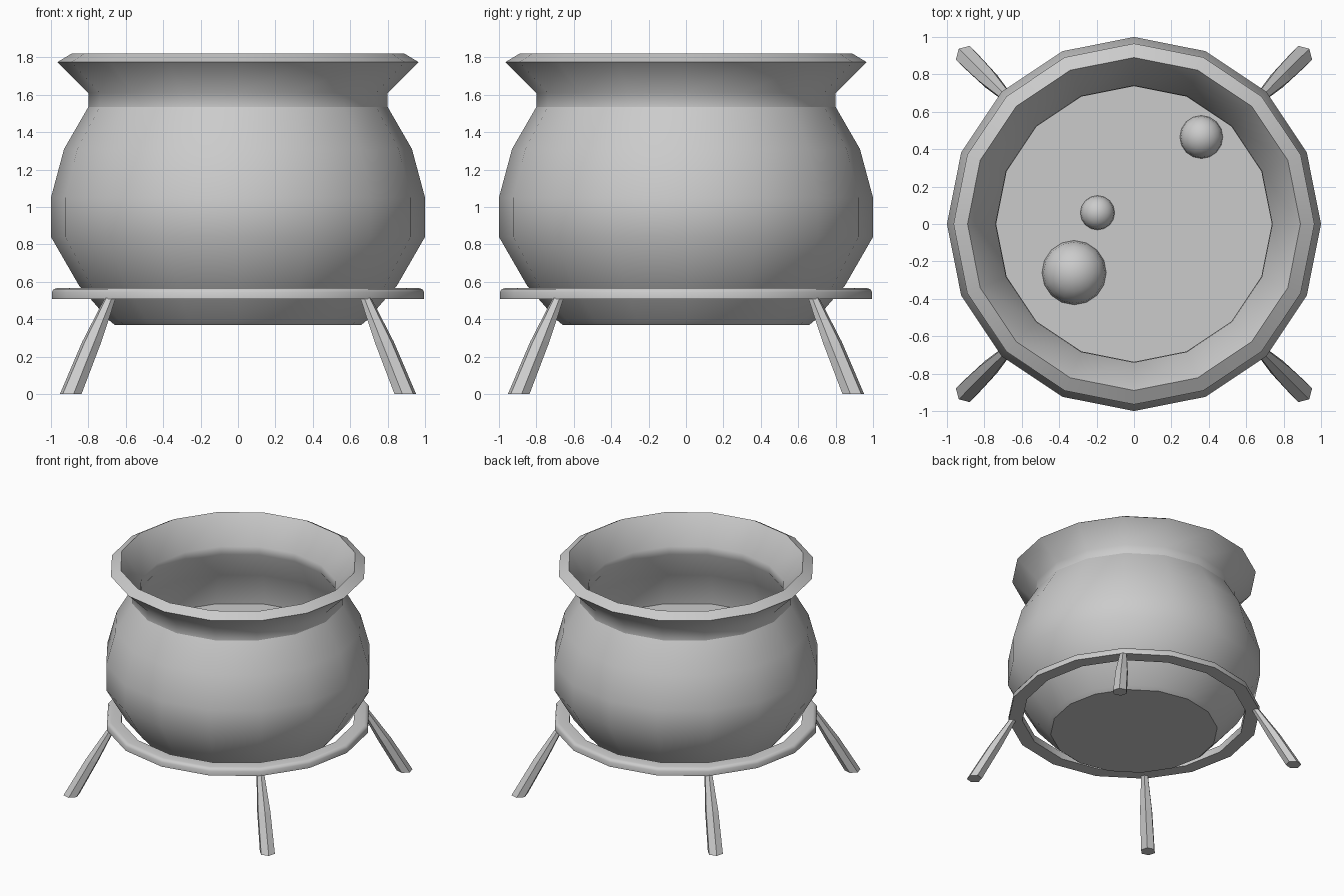
import bpy, bmesh, math
from mathutils import Vector, Matrix

cube = bpy.data.objects.get("Cube")
if cube:
    bpy.data.objects.remove(cube, do_unlink=True)

iron = bpy.data.materials.new("plain grey")
iron.use_nodes = True
GREY = (0.6, 0.6, 0.6, 1)
iron.diffuse_color = GREY
iron.node_tree.nodes["Principled BSDF"].inputs["Base Color"].default_value = GREY
SIDES = 16


def finish(name, bm, smooth=False):
    bmesh.ops.recalc_face_normals(bm, faces=bm.faces)
    for face in bm.faces:
        face.smooth = smooth
    mesh = bpy.data.meshes.new(name)
    bm.to_mesh(mesh)
    bm.free()
    mesh.materials.append(iron)
    obj = bpy.data.objects.new(name, mesh)
    bpy.context.collection.objects.link(obj)


def lathe(name, profile, creases, closed=False):
    """Spin a (radius, height) profile about z; keep the listed points sharp."""
    bm = bmesh.new()
    verts = [bm.verts.new((r, 0, z)) for r, z in profile]
    edges = [bm.edges.new(pair) for pair in zip(verts, verts[1:])]
    if closed:
        edges.append(bm.edges.new((verts[-1], verts[0])))
    bmesh.ops.spin(bm, geom=verts + edges, cent=(0, 0, 0), axis=(0, 0, 1),
                   angle=math.tau, steps=SIDES, use_duplicate=False)
    bmesh.ops.remove_doubles(bm, verts=bm.verts, dist=1e-5)
    for edge in bm.edges:
        for r, z in creases:
            if all(abs(v.co.xy.length - r) + abs(v.co.z - z) < 1e-3 for v in edge.verts):
                edge.smooth = False
    finish(name, bm, True)


# Pot: outside from the base up to the flared rim, then down the inside
base, neck, lip, mouth = (0.66, 0.37), (0.8, 1.535), (0.965, 1.775), (0.89, 1.82)
outside = [(0, 0.37), base, (0.69, 0.395), (0.85, 0.58), (1, 0.84),
           (1, 1.05), (0.93, 1.31), neck, (0.8, 1.61), lip]
inside = [mouth, (0.74, 1.605), (0.737, 1.54), (0.87, 1.31), (0.94, 1.05),
          (0.94, 0.84), (0.8, 0.6), (0.64, 0.43), (0, 0.43)]
lathe("pot", outside + inside, [base, neck, lip, mouth])

# Support ring with a rounded top edge
inner_low, outer_low, inner_high = (0.885, 0.508), (0.995, 0.508), (0.885, 0.567)
lathe("stand_ring", [inner_low, outer_low, (0.995, 0.545), (0.985, 0.561),
                     (0.965, 0.567), inner_high],
      [inner_low, outer_low, inner_high], closed=True)

# Liquid surface and its bubbles
bm = bmesh.new()
bmesh.ops.create_circle(bm, cap_ends=True, segments=SIDES, radius=0.94,
                        matrix=Matrix.Translation((0, 0, 1.04)))
finish("liquid", bm)

for name, x, y, radius in (("large_bubble", -0.32, -0.26, 0.172),
                           ("small_bubble", -0.195, 0.06, 0.092),
                           ("medium_bubble", 0.36, 0.465, 0.115)):
    bm = bmesh.new()
    bmesh.ops.create_uvsphere(bm, u_segments=SIDES, v_segments=10, radius=radius,
                              matrix=Matrix.Translation((x, y, 1.04)))
    finish(name, bm, True)


# Splayed legs: hexagonal sections widening towards the feet
def leg(name, angle):
    bm = bmesh.new()
    out = Vector((math.cos(angle), math.sin(angle), 0))
    across = Vector((-out.y, out.x, 0))
    rings = []
    for reach, z, size in ((0.95, 0.54, 0.028), (1.105, 0.28, 0.053), (1.265, 0, 0.06)):
        ring = []
        for i in range(6):
            a = math.tau * i / 6
            p = out * (reach + size * math.cos(a)) + across * size * math.sin(a)
            ring.append(bm.verts.new((p.x, p.y, z)))
        rings.append(ring)
    for upper, lower in zip(rings, rings[1:]):
        for i in range(6):
            j = (i + 1) % 6
            bm.faces.new((upper[i], upper[j], lower[j], lower[i]))
    bm.faces.new(rings[0])
    bm.faces.new(rings[-1])
    finish(name, bm)


for i, name in enumerate(("back_left_leg", "back_right_leg",
                          "front_right_leg", "front_left_leg")):
    leg(name, math.pi / 4 + i * math.pi / 2)
